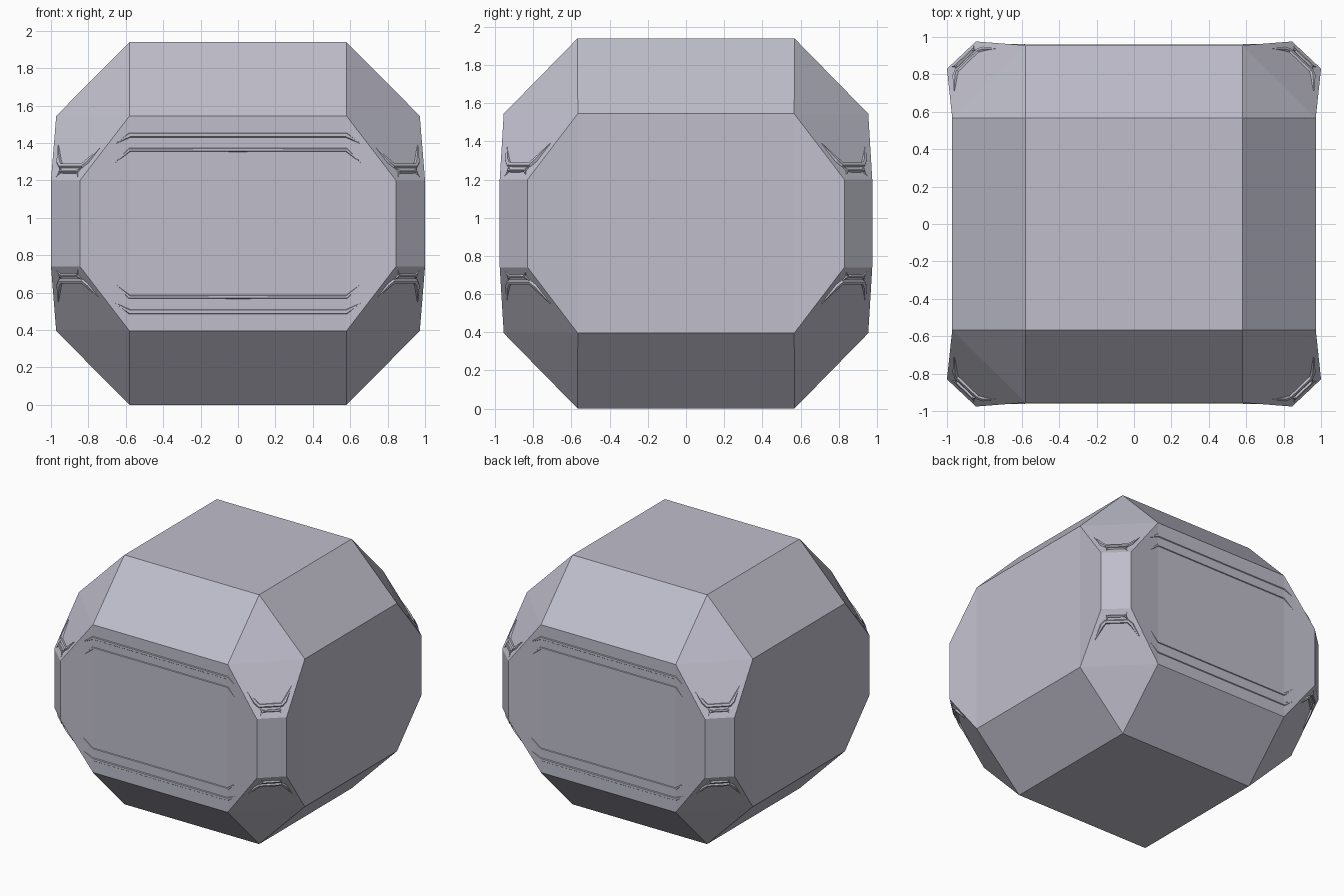
import bpy, bmesh
from mathutils import Vector

MID = 0.97  # height of the horizontal mirror plane

cube = bpy.data.objects.get("Cube")
if cube:
    bpy.data.objects.remove(cube, do_unlink=True)

grey = bpy.data.materials.new("lavender_grey")
colour = (0.52, 0.515, 0.60, 1.0)
grey.diffuse_color = colour
grey.use_nodes = True
grey.node_tree.nodes["Principled BSDF"].inputs["Base Color"].default_value = colour


def finish(name, bm, mirror=False):
    bmesh.ops.recalc_face_normals(bm, faces=bm.faces)
    mesh = bpy.data.meshes.new(name)
    bm.to_mesh(mesh)
    bm.free()
    mesh.materials.append(grey)
    obj = bpy.data.objects.new(name, mesh)
    obj.location.z = MID
    bpy.context.collection.objects.link(obj)
    if mirror:
        mod = obj.modifiers.new("mirror", 'MIRROR')
        mod.use_axis = (True, True, True)
        mod.use_mirror_merge = False
    return obj


# Faceted body: one corner's points, repeated over all sign combinations
corner = {
    "cap": (0.58, 0.568, 0.97),
    "front": (0.58, 0.955, 0.575),
    "side": (0.972, 0.567, 0.575),
    "front_rim": (0.845, 0.976, 0.23),
    "side_rim": (1.0, 0.83, 0.23),
}
bm = bmesh.new()
signs = (-1, 1)
P = {(k, a, b, c): bm.verts.new((p[0] * a, p[1] * b, p[2] * c))
     for k, p in corner.items() for a in signs for b in signs for c in signs}


def face(*keys):
    bm.faces.new([P[k] for k in keys])


def span(k1, k2, signs1, signs2):
    """Quad joining two named points across a pair of mirrored corners."""
    face((k1, *signs1), (k1, *signs2), (k2, *signs2), (k2, *signs1))


for c in signs:
    # flat cap and its four sloping shoulders
    face(("cap", -1, -1, c), ("cap", 1, -1, c), ("cap", 1, 1, c), ("cap", -1, 1, c))
    for s in signs:
        span("cap", "front", (-1, s, c), (1, s, c))
        span("cap", "side", (s, -1, c), (s, 1, c))
for s in signs:
    # main wall panels
    face(("front", -1, s, -1), ("front", 1, s, -1), ("front", 1, s, 1), ("front", -1, s, 1))
    face(("side", s, -1, -1), ("side", s, 1, -1), ("side", s, 1, 1), ("side", s, -1, 1))
    for t in signs:
        # flared wall wings and narrow upright corner strips
        span("front", "front_rim", (s, t, -1), (s, t, 1))
        span("side", "side_rim", (s, t, -1), (s, t, 1))
        span("front_rim", "side_rim", (s, t, -1), (s, t, 1))
        for c in signs:
            # corner facets
            face(("cap", s, t, c), ("front", s, t, c), ("side", s, t, c))
            face(("front", s, t, c), ("front_rim", s, t, c),
                 ("side_rim", s, t, c), ("side", s, t, c))
finish("body", bm)


def ridge(bm, path, normal, width, height, start_width=None):
    """Raised trim along a path lying on a surface, tapering at its last point."""
    normal = normal.normalized()
    rings = []
    for i, p in enumerate(path):
        before, after = path[max(i - 1, 0)], path[min(i + 1, len(path) - 1)]
        d1 = (p - before).normalized()
        d2 = (after - p).normalized()
        side = normal.cross((d1 + d2).normalized())
        k = 0.1 if i == len(path) - 1 else 1.0
        if i == 0 and start_width is not None:
            k = start_width
        rings.append([bm.verts.new(p + side * width * w * k + normal * h)
                      for w, h in ((-0.5, -0.006), (-0.25, height * k),
                                   (0.25, height * k), (0.5, -0.006))])
    for a, b in zip(rings, rings[1:]):
        for j in range(4):
            n = (j + 1) % 4
            bm.faces.new((a[j], a[n], b[n], b[j]))


# Long trims on the front and back walls
for name, z, drop, reach, wide in (("outer_wall_trim", 0.472, 0.045, 0.655, 0.034),
                                   ("inner_wall_trim", 0.393, 0.07, 0.66, 0.026)):
    bm = bmesh.new()
    ridge(bm, [Vector((0, -0.955, z)), Vector((0.58, -0.955, z)),
               Vector((reach, -0.961, z - drop))], Vector((0, -1, 0)), wide, 0.006)
    finish(name, bm, mirror=True)

# Bracket trims on the corner facets
rim_mid = (Vector(corner["front_rim"]) + Vector(corner["side_rim"])) / 2
top_mid = (Vector(corner["front"]) + Vector(corner["side"])) / 2
across = (Vector(corner["side_rim"]) - Vector(corner["front_rim"])).normalized()
rise = (top_mid - rim_mid) / (top_mid.z - rim_mid.z)
facet_normal = across.cross(rise)
if facet_normal.z < 0:
    facet_normal.negate()


def on_facet(u, h):
    """Point on the corner facet: u across, h above its rim."""
    return rim_mid + across * u + rise * h


bm = bmesh.new()
for s in signs:
    ridge(bm, [on_facet(0, 0.078), on_facet(s * 0.08, 0.078),
               on_facet(s * 0.105, 0.1), on_facet(s * 0.165, 0.19)],
          facet_normal, 0.035, 0.012)
finish("corner_bracket", bm, mirror=True)

bm = bmesh.new()
for s in signs:
    ridge(bm, [on_facet(0, 0.045), on_facet(s * 0.062, 0.045),
               on_facet(s * 0.085, 0.075)], facet_normal, 0.022, 0.012)
    ridge(bm, [on_facet(s * 0.06, 0.045), on_facet(s * 0.08, 0.018)],
          facet_normal, 0.02, 0.01)
finish("corner_clip", bm, mirror=True)
